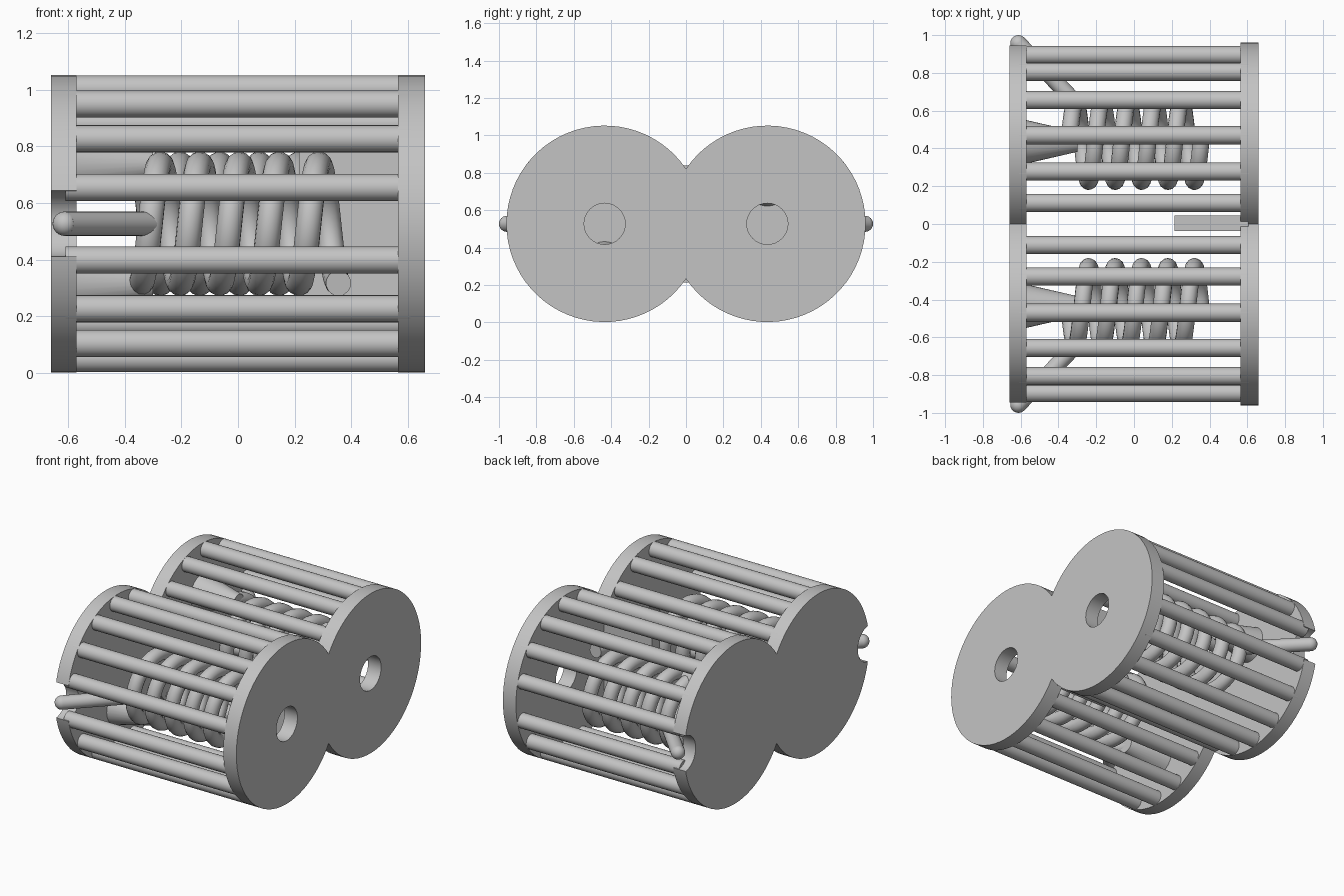
import bpy
import bmesh
from math import sin, cos, pi, radians, acos, sqrt
from mathutils import Vector

if "Cube" in bpy.data.objects:
    bpy.data.objects.remove(bpy.data.objects["Cube"], do_unlink=True)

MID, OFF, RAD = 0.527, 0.435, 0.525   # axis height, axis offset, drum radius

grey = bpy.data.materials.new("plain grey")
grey.use_nodes = True
COLOUR = (0.55, 0.55, 0.55, 1)
grey.diffuse_color = COLOUR
grey.node_tree.nodes["Principled BSDF"].inputs["Base Color"].default_value = COLOUR


def place(x, a, b, side):
    """Drum coordinates: a outward, b upward; the other drum is turned half round."""
    return Vector((x, side * a, MID + side * b))


def finish(ob, name):
    ob.name = name
    ob.data.materials.clear()
    ob.data.materials.append(grey)
    bpy.ops.object.select_all(action='DESELECT')
    ob.select_set(True)
    bpy.context.view_layer.objects.active = ob
    bpy.ops.object.shade_smooth_by_angle(angle=radians(35))
    return ob


def cone(name, p, q, r1, r2, sides=24):
    """Round bar or taper from p to q."""
    d = q - p
    bpy.ops.mesh.primitive_cone_add(vertices=sides, radius1=r1, radius2=r2,
                                    depth=d.length, location=(p + q) / 2)
    ob = bpy.context.object
    ob.rotation_euler = d.to_track_quat('Z', 'Y').to_euler()
    return finish(ob, name)


def end_plate(name, x0, x1, cut_offset, cut_radius):
    """Figure-eight plate with one round cut for each drum."""
    start = acos(-OFF / RAD)
    arc = [-start + 2 * start * i / 56 for i in range(57)]
    ring = [(OFF + RAD * cos(t), RAD * sin(t)) for t in arc]
    ring += [(-y, -z) for y, z in ring[1:-1]]
    # close the outline at the two necks
    neck = sqrt(RAD ** 2 - OFF ** 2)
    ring = [(0, -neck)] + ring[1:56] + [(0, neck)] + ring[57:]
    bm = bmesh.new()
    face = bm.faces.new([bm.verts.new((x0, y, MID + z)) for y, z in ring])
    new = bmesh.ops.extrude_face_region(bm, geom=[face])["geom"]
    bmesh.ops.translate(bm, vec=(x1 - x0, 0, 0),
                        verts=[v for v in new if isinstance(v, bmesh.types.BMVert)])
    bmesh.ops.recalc_face_normals(bm, faces=bm.faces)
    mesh = bpy.data.meshes.new(name)
    bm.to_mesh(mesh)
    bm.free()
    ob = bpy.data.objects.new(name, mesh)
    bpy.context.collection.objects.link(ob)
    for side in (1, -1):
        cutter = cone("cutter", place(x0 - 0.1, cut_offset, 0, side),
                      place(x1 + 0.1, cut_offset, 0, side), cut_radius, cut_radius, 32)
        mod = ob.modifiers.new("cut", 'BOOLEAN')
        mod.operation, mod.solver, mod.object = 'DIFFERENCE', 'EXACT', cutter
        bpy.context.view_layer.objects.active = ob
        bpy.ops.object.modifier_apply(modifier=mod.name)
        bpy.data.objects.remove(cutter, do_unlink=True)
    return finish(ob, name)


def coil(name, side):
    """Five turns of round wire about the drum axis."""
    curve = bpy.data.curves.new(name, 'CURVE')
    curve.dimensions = '3D'
    curve.bevel_depth, curve.bevel_resolution = 0.045, 5
    curve.use_fill_caps = True
    spline = curve.splines.new('POLY')
    turns, steps = 5, 40
    spline.points.add(turns * steps)
    for i, pt in enumerate(spline.points):
        t = 2 * pi * i / steps
        pt.co = (*place(-0.345 + 0.14 * i / steps, OFF + 0.21 * sin(t),
                        0.21 * cos(t), side), 1)
    ob = bpy.data.objects.new(name, curve)
    bpy.context.collection.objects.link(ob)
    bpy.ops.object.select_all(action='DESELECT')
    ob.select_set(True)
    bpy.context.view_layer.objects.active = ob
    bpy.ops.object.convert(target='MESH')
    return finish(bpy.context.object, name)


# End plates: one with round holes, one with notches at the outer edges
end_plate("holed_end_plate", 0.565, 0.66, OFF, 0.11)
end_plate("notched_end_plate", -0.66, -0.57, OFF + RAD, 0.118)

# Tab between the drums
bpy.ops.mesh.primitive_cube_add(size=1, location=(0.41, 0.004, MID))
tab = bpy.context.object
tab.scale = (0.39, 0.08, 0.625)
finish(tab, "centre_tab")

for side, label in ((1, "back"), (-1, "front")):
    # Cage bars, left open at the neck and at the arm
    for k in range(6):
        for sign in (1, -1):
            t = sign * radians(15.6 + 23.4 * k)
            a, b = OFF + 0.477 * cos(t), 0.477 * sin(t)
            cone(f"{label}_cage_bar", place(-0.61, a, b, side),
                 place(0.61, a, b, side), 0.048, 0.048)

    coil(f"{label}_coil", side)

    # Tapered mount joining the coil to the plate
    cone(f"{label}_coil_mount", place(-0.6, OFF, 0.21, side),
         place(-0.3, OFF, 0.21, side), 0.122, 0.053, 32)

    # Arm with a rounded tip, reaching out through the notch
    tip = place(-0.612, 0.957, 0, side)
    cone(f"{label}_arm", place(-0.31, 0.645, 0, side), tip, 0.043, 0.043)
    bpy.ops.mesh.primitive_uv_sphere_add(segments=24, ring_count=12,
                                         radius=0.043, location=tip)
    finish(bpy.context.object, f"{label}_arm_tip")
